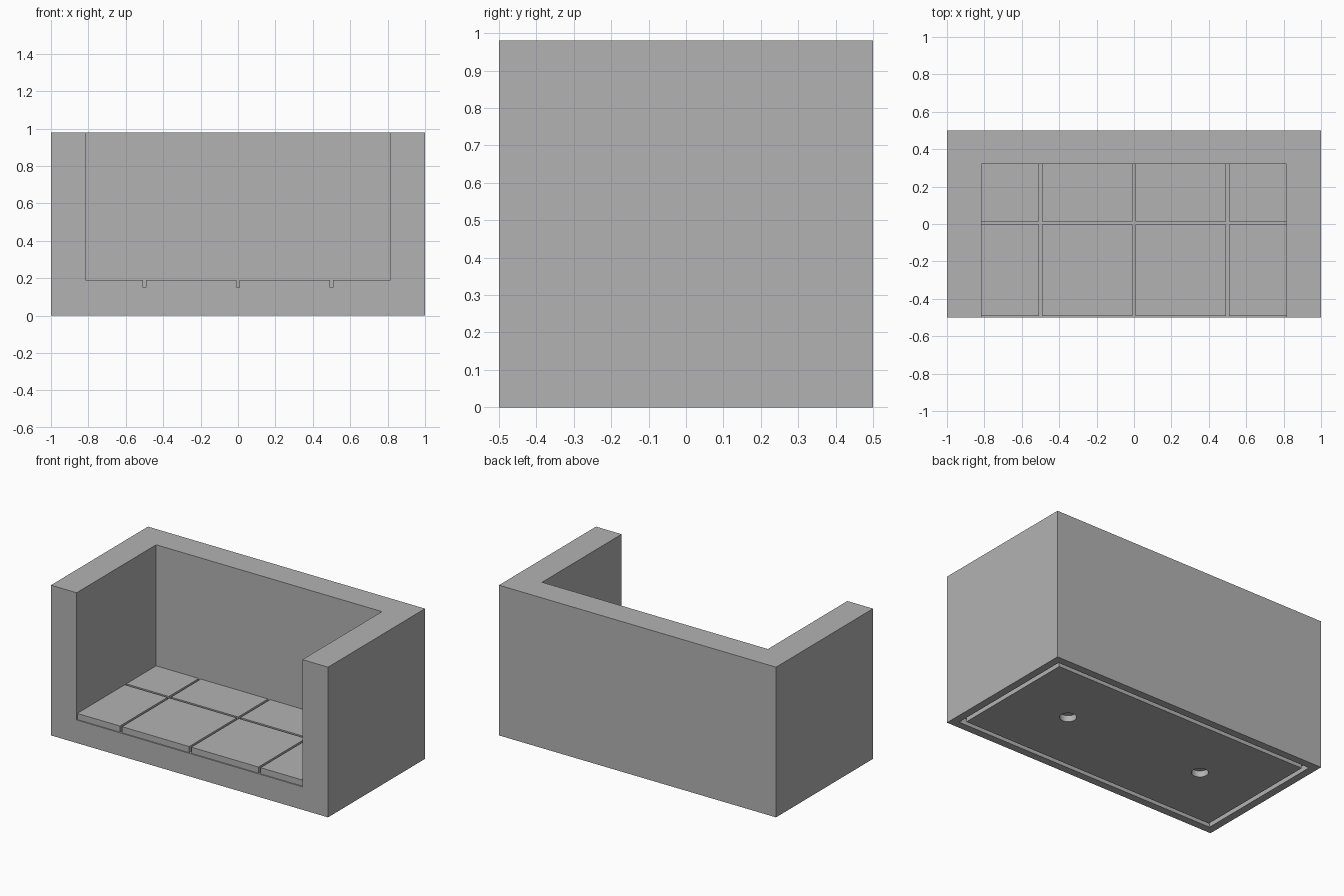
import bpy
import bmesh
from mathutils import Matrix, Vector

if "Cube" in bpy.data.objects:
    bpy.data.objects.remove(bpy.data.objects["Cube"], do_unlink=True)

grey = bpy.data.materials.new("plain grey")
grey.use_nodes = True
grey.diffuse_color = (0.45, 0.45, 0.45, 1)
grey.node_tree.nodes["Principled BSDF"].inputs["Base Color"].default_value = grey.diffuse_color


def make(name, bm):
    mesh = bpy.data.meshes.new(name)
    bm.to_mesh(mesh)
    bm.free()
    mesh.materials.append(grey)
    obj = bpy.data.objects.new(name, mesh)
    bpy.context.collection.objects.link(obj)
    return obj


def box(name, low, high):
    low, high = Vector(low), Vector(high)
    bm = bmesh.new()
    matrix = Matrix.Translation((low + high) / 2) @ Matrix.Diagonal((*(high - low), 1))
    bmesh.ops.create_cube(bm, size=1, matrix=matrix)
    return make(name, bm)


def peg(name, x, radius, depth):
    bm = bmesh.new()
    bmesh.ops.create_cone(bm, cap_ends=True, segments=32, radius1=radius, radius2=radius,
                          depth=2 * depth, matrix=Matrix.Translation((x, 0, 0)))
    return make(name, bm)


def cut(target, cutter):
    cutter.hide_render = True
    mod = target.modifiers.new("cut", "BOOLEAN")
    mod.operation = "DIFFERENCE"
    mod.solver = "EXACT"
    mod.object = cutter
    bpy.ops.object.select_all(action="DESELECT")
    bpy.context.view_layer.objects.active = target
    target.select_set(True)
    bpy.ops.object.modifier_apply(modifier=mod.name)
    bpy.data.objects.remove(cutter, do_unlink=True)


HEIGHT, INNER_X, INNER_Y = 0.98, 0.815, 0.32
SLAB, SEAT, GAP = 0.15, 0.19, 0.0075
RECESS = 0.04

# Shell: back, two side walls and slab, open at the front and top
shell = box("shell", (-1, -0.5, 0), (1, 0.5, HEIGHT))
cut(shell, box("cavity_cutter", (-INNER_X, -1, SLAB), (INNER_X, INNER_Y, 2)))

# Rectangular channel around the underside
for side in (-1, 1):
    y0, y1 = sorted((side * 0.42, side * 0.45))
    cut(shell, box("channel_cutter", (-0.95, y0, -0.1), (0.95, y1, RECESS)))
for side in (-1, 1):
    x0, x1 = sorted((side * 0.92, side * 0.95))
    cut(shell, box("channel_cutter", (x0, -0.45, -0.1), (x1, 0.45, RECESS)))

# Two round sockets in the underside
for x in (-0.5, 0.5):
    cut(shell, peg("socket_cutter", x, 0.05, RECESS))

# Raised floor tiles with narrow gaps, tucked slightly into the walls
TUCK = 0.005
columns = [(-INNER_X - TUCK, -0.5 - GAP), (-0.5 + GAP, -GAP),
           (GAP, 0.5 - GAP), (0.5 + GAP, INNER_X + TUCK)]
rows = {"front": (-0.5 + GAP, 0.005 - GAP), "back": (0.005 + GAP, INNER_Y + TUCK)}
for row, (y0, y1) in rows.items():
    for i, (x0, x1) in enumerate(columns):
        box(f"{row}_tile_{i + 1}", (x0, y0, SLAB - TUCK), (x1, y1, SEAT))
